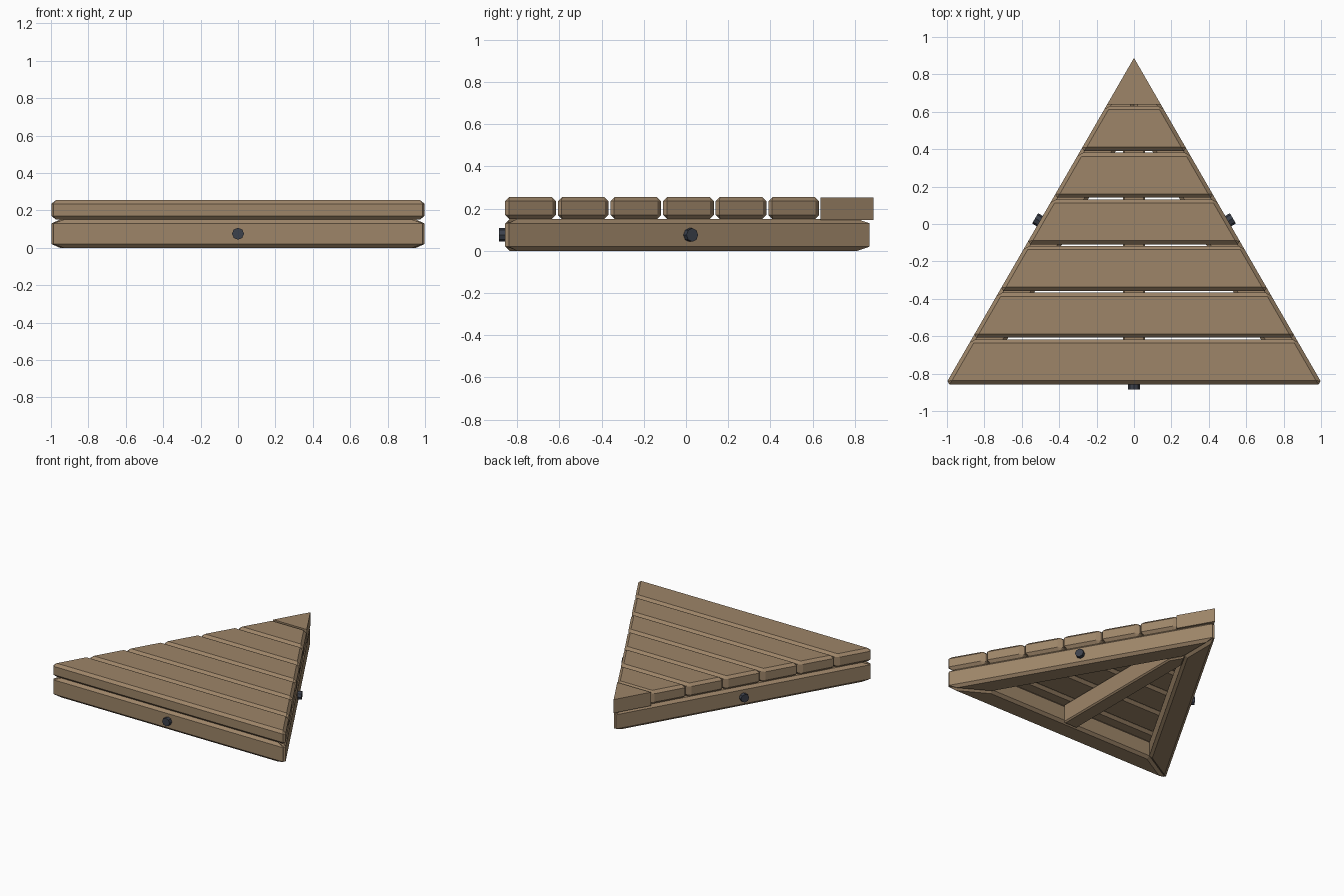
import bpy, bmesh, math
from mathutils import Matrix, Vector

cube = bpy.data.objects.get("Cube")
if cube:
    bpy.data.objects.remove(cube, do_unlink=True)


def material(name, rgb):
    m = bpy.data.materials.new(name)
    m.use_nodes = True
    m.diffuse_color = (*rgb, 1)
    m.node_tree.nodes["Principled BSDF"].inputs["Base Color"].default_value = (*rgb, 1)
    return m


wood = material("brown wood", (0.34, 0.235, 0.14))
steel = material("dark steel", (0.045, 0.052, 0.07))

FRONT, APEX = -0.857, 0.888
HEIGHT = APEX - FRONT
SLOPE = math.tan(math.radians(30))
CENTRE = Vector((0, FRONT + HEIGHT / 3, 0))
BEAM_W, BEAM_H, PLANK_TOP = 0.165, 0.15, 0.255


def half_width(y):
    return (APEX - y) * SLOPE


def finish(name, bm, mat, bevel=0):
    bmesh.ops.recalc_face_normals(bm, faces=bm.faces)
    mesh = bpy.data.meshes.new(name)
    bm.to_mesh(mesh)
    bm.free()
    mesh.materials.append(mat)
    obj = bpy.data.objects.new(name, mesh)
    bpy.context.collection.objects.link(obj)
    if bevel:
        mod = obj.modifiers.new("chamfer", 'BEVEL')
        mod.width = bevel
        mod.segments = 1
        mod.limit_method = 'ANGLE'
    return obj


def prism(name, outline, z0, z1, mat, bevel=0):
    """Extrude a flat outline upward into a chamfered board."""
    bm = bmesh.new()
    face = bm.faces.new([bm.verts.new((x, y, z0)) for x, y in outline])
    top = bmesh.ops.extrude_face_region(bm, geom=[face])["geom"]
    verts = [v for v in top if isinstance(v, bmesh.types.BMVert)]
    bmesh.ops.translate(bm, verts=verts, vec=(0, 0, z1 - z0))
    return finish(name, bm, mat, bevel)


def bolt_head(name):
    bm = bmesh.new()
    place = Matrix.Translation((0, FRONT - 0.004, BEAM_H / 2)) @ Matrix.Rotation(math.pi / 2, 4, 'X')
    bmesh.ops.create_cone(bm, cap_ends=True, segments=8, radius1=0.032, radius2=0.032,
                          depth=0.05, matrix=place)
    return finish(name, bm, steel)


# Mitred frame beams with a bolt head each, turned around the triangle's centre
outer = half_width(FRONT)
inner = outer - BEAM_W * math.sqrt(3)
mitre = [(-outer, FRONT), (outer, FRONT), (inner, FRONT + BEAM_W), (-inner, FRONT + BEAM_W)]
for i, side in enumerate(("front", "left", "right")):
    turn = (Matrix.Translation(CENTRE) @ Matrix.Rotation(math.radians(120 * i), 4, 'Z')
            @ Matrix.Translation(-CENTRE))
    for obj in (prism(side + "_beam", mitre, 0, BEAM_H, wood, 0.02), bolt_head(side + "_bolt")):
        obj.matrix_world = turn

# Centre joist, pointed where it meets the two side beams
tip = APEX - 2 * BEAM_W
shoulder = tip - 0.06 / SLOPE
joist = [(-0.06, FRONT + BEAM_W - 0.01), (0.06, FRONT + BEAM_W - 0.01),
         (0.06, shoulder), (0, tip), (-0.06, shoulder)]
prism("centre_joist", joist, 0, BEAM_H, wood, 0.01)

# Deck planks, each trimmed to the triangle's slanted sides
for i in range(6):
    y0 = FRONT + 0.2495 * i
    y1 = y0 + 0.2405
    a, b = half_width(y0), half_width(y1)
    prism(f"deck_plank_{i + 1}", [(-a, y0), (a, y0), (b, y1), (-b, y1)],
          BEAM_H, PLANK_TOP, wood, 0.02)

# Plain triangular end plank
y0 = 0.638
a = half_width(y0)
prism("end_plank", [(-a, y0), (a, y0), (0, APEX)], BEAM_H - 0.003, PLANK_TOP - 0.003, wood)
